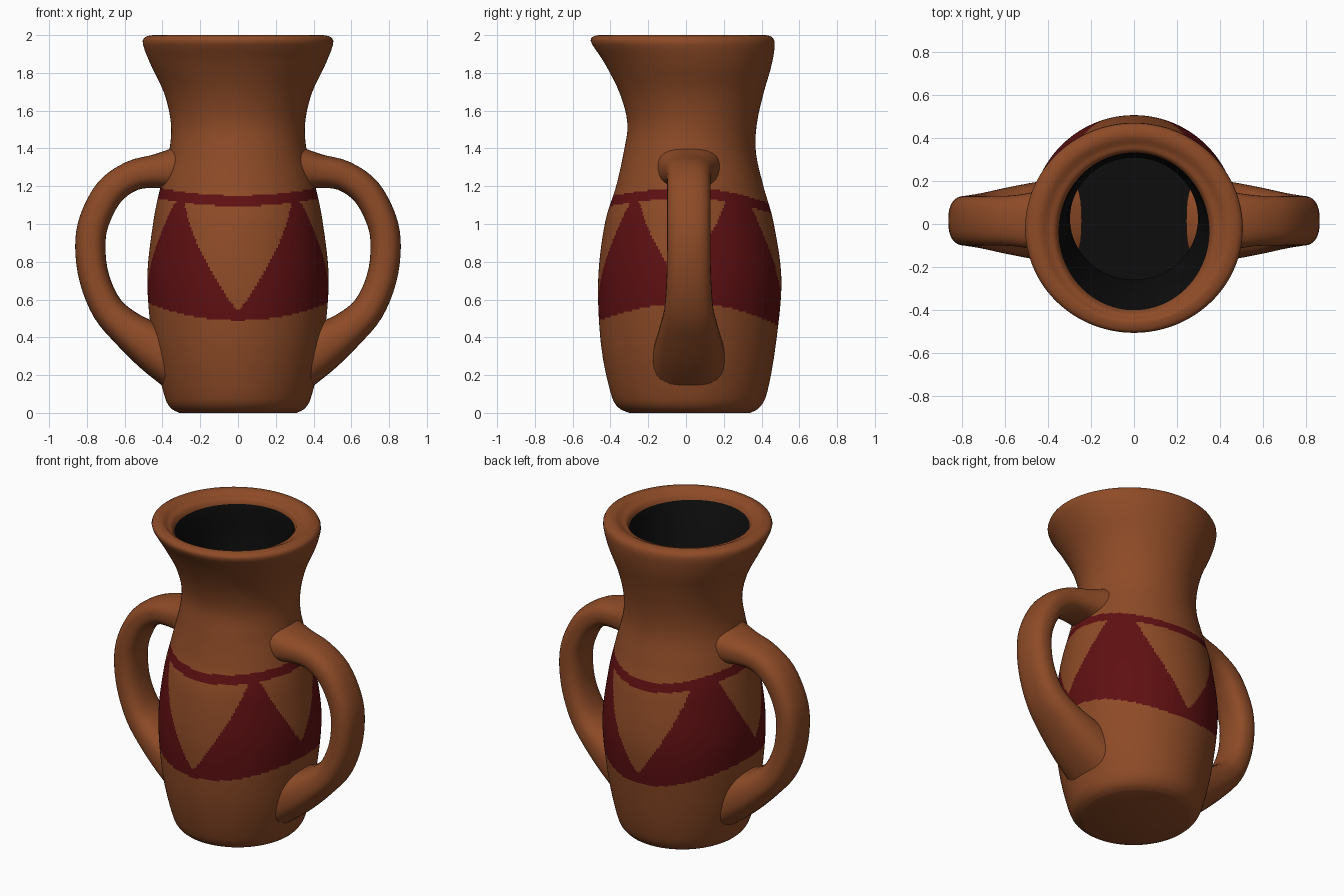
import bpy, bmesh, math
from mathutils import Vector

if "Cube" in bpy.data.objects:
    bpy.data.objects.remove(bpy.data.objects["Cube"])


def material(name, rgb):
    m = bpy.data.materials.new(name)
    m.diffuse_color = (*rgb, 1)
    m.use_nodes = True
    m.node_tree.nodes["Principled BSDF"].inputs["Base Color"].default_value = m.diffuse_color
    return m


CLAY = material("brown clay", (0.27, 0.07, 0.02))
RED = material("dark red paint", (0.115, 0.005, 0.006))
BLACK = material("black interior", (0.004, 0.004, 0.004))


def spline(pts, i, t):
    """Catmull-Rom point between pts[i] and pts[i + 1]."""
    b, c = pts[i], pts[i + 1]
    a = pts[i - 1] if i else b
    d = pts[i + 2] if i + 2 < len(pts) else c
    return (b * 2 + (c - a) * t + (a * 2 - b * 5 + c * 4 - d) * t * t
            + (b * 3 - a - c * 3 + d) * t ** 3) * 0.5


def loft(name, rings, mats, rule):
    """Skin a list of closed rings, cap both ends and colour faces by a rule."""
    bm = bmesh.new()
    loops = [[bm.verts.new(p) for p in r] for r in rings]
    n = len(loops[0])
    for k, (a, b) in enumerate(zip(loops, loops[1:])):
        for j in range(n):
            f = bm.faces.new((a[j], a[(j + 1) % n], b[(j + 1) % n], b[j]))
            f.material_index = rule(k, f.calc_center_median())
    bm.faces.new(loops[0][::-1]).material_index = rule(0, Vector((0, 0, 0)))
    bm.faces.new(loops[-1]).material_index = rule(len(rings), Vector((0, 0, 0)))
    bmesh.ops.recalc_face_normals(bm, faces=bm.faces)
    me = bpy.data.meshes.new(name)
    bm.to_mesh(me)
    bm.free()
    for m in mats:
        me.materials.append(m)
    ob = bpy.data.objects.new(name, me)
    bpy.context.collection.objects.link(ob)
    bpy.ops.object.select_all(action='DESELECT')
    ob.select_set(True)
    bpy.context.view_layer.objects.active = ob
    bpy.ops.object.shade_smooth_by_angle(angle=math.radians(50))
    return ob


# Jug body: (z, half width, front y, back y), up the outside and down the inside
PROFILE = [Vector(p) for p in (
    (0.00, 0.31, -0.30, 0.34), (0.03, 0.36, -0.36, 0.39), (0.11, 0.395, -0.40, 0.43),
    (0.36, 0.45, -0.45, 0.475), (0.70, 0.48, -0.465, 0.505), (1.00, 0.45, -0.43, 0.465),
    (1.20, 0.41, -0.37, 0.41), (1.38, 0.365, -0.33, 0.37), (1.53, 0.355, -0.31, 0.375),
    (1.69, 0.39, -0.35, 0.41), (1.85, 0.465, -0.43, 0.455), (1.97, 0.505, -0.505, 0.468),
    (2.00, 0.45, -0.46, 0.42), (1.98, 0.40, -0.43, 0.37), (1.94, 0.35, -0.40, 0.33),
    (1.70, 0.32, -0.30, 0.33), (1.45, 0.30, -0.26, 0.31), (1.00, 0.39, -0.37, 0.40),
    (0.50, 0.40, -0.39, 0.42), (0.12, 0.32, -0.32, 0.35))]
SIDES = 240
rows, inner_start = [], 0
for i in range(len(PROFILE) - 1):
    if i == 14:
        inner_start = len(rows)
    a, b = PROFILE[i], PROFILE[i + 1]
    painted = 3 <= i <= 6
    steps = math.ceil((b[0] - a[0]) / 0.01) if painted else 4
    rows += [spline(PROFILE, i, s / steps) for s in range(steps)]
rows.append(PROFILE[-1])


def body_ring(r):
    z, w, front, back = r
    c, h = (front + back) / 2, (back - front) / 2
    return [(w * math.sin(q), c - h * math.cos(q), z)
            for q in (math.tau * j / SIDES for j in range(SIDES))]


# Painted band: (centre angle, half angle, apex z) of the bare clay triangles
TRIANGLES = ((0, 42, 0.54), (84, 33, 0.69), (180, 40, 0.53))


def body_paint(k, p):
    if k >= inner_start:
        return 2
    ang = abs(math.degrees(math.atan2(p.x, -p.y + 0.018)))
    side = math.sin(math.radians(ang)) ** 2
    is_back = ang > 90
    low = (0.46 if is_back else 0.49) * (1 - side) + 0.58 * side
    high = (1.11 if is_back else 1.15) * (1 - side) + 1.19 * side
    if not low < p.z < high:
        return 0
    top = high - 0.055
    for c, half, apex in TRIANGLES:
        if apex < p.z < top and abs(ang - c) < half * ((p.z - apex) / (top - apex)) ** 0.9:
            return 0
    return 1


loft("jug_body", [body_ring(r) for r in rows], (CLAY, RED, BLACK), body_paint)

# Handles: (x, z, half thickness, half width), flaring where they join the body
PATH = [Vector(p) for p in (
    (0.32, 1.29, 0.12, 0.17), (0.43, 1.28, 0.09, 0.14), (0.56, 1.255, 0.08, 0.118),
    (0.68, 1.17, 0.08, 0.115), (0.76, 1.02, 0.08, 0.115), (0.782, 0.88, 0.08, 0.115),
    (0.76, 0.71, 0.08, 0.118), (0.69, 0.55, 0.085, 0.13), (0.58, 0.44, 0.10, 0.155),
    (0.45, 0.35, 0.13, 0.18), (0.32, 0.27, 0.15, 0.20))]
stations = [spline(PATH, i, s / 4) for i in range(len(PATH) - 1) for s in range(4)] + [PATH[-1]]


def handle_rings(sign):
    out = []
    for k, s in enumerate(stations):
        d = stations[min(k + 1, len(stations) - 1)] - stations[max(k - 1, 0)]
        d = Vector((d[0], d[1])).normalized()
        ring = []
        for j in range(32):
            c, n = math.cos(math.tau * j / 32), math.sin(math.tau * j / 32)
            u = math.copysign(abs(c) ** 0.8, c) * s[2]
            v = math.copysign(abs(n) ** 0.8, n) * s[3]
            ring.append((sign * (s[0] - d[1] * u), 0.015 + v, s[1] + d[0] * u))
        out.append(ring)
    return out


for name, sign in (("right_handle", 1), ("left_handle", -1)):
    loft(name, handle_rings(sign), (CLAY,), lambda k, p: 0)
